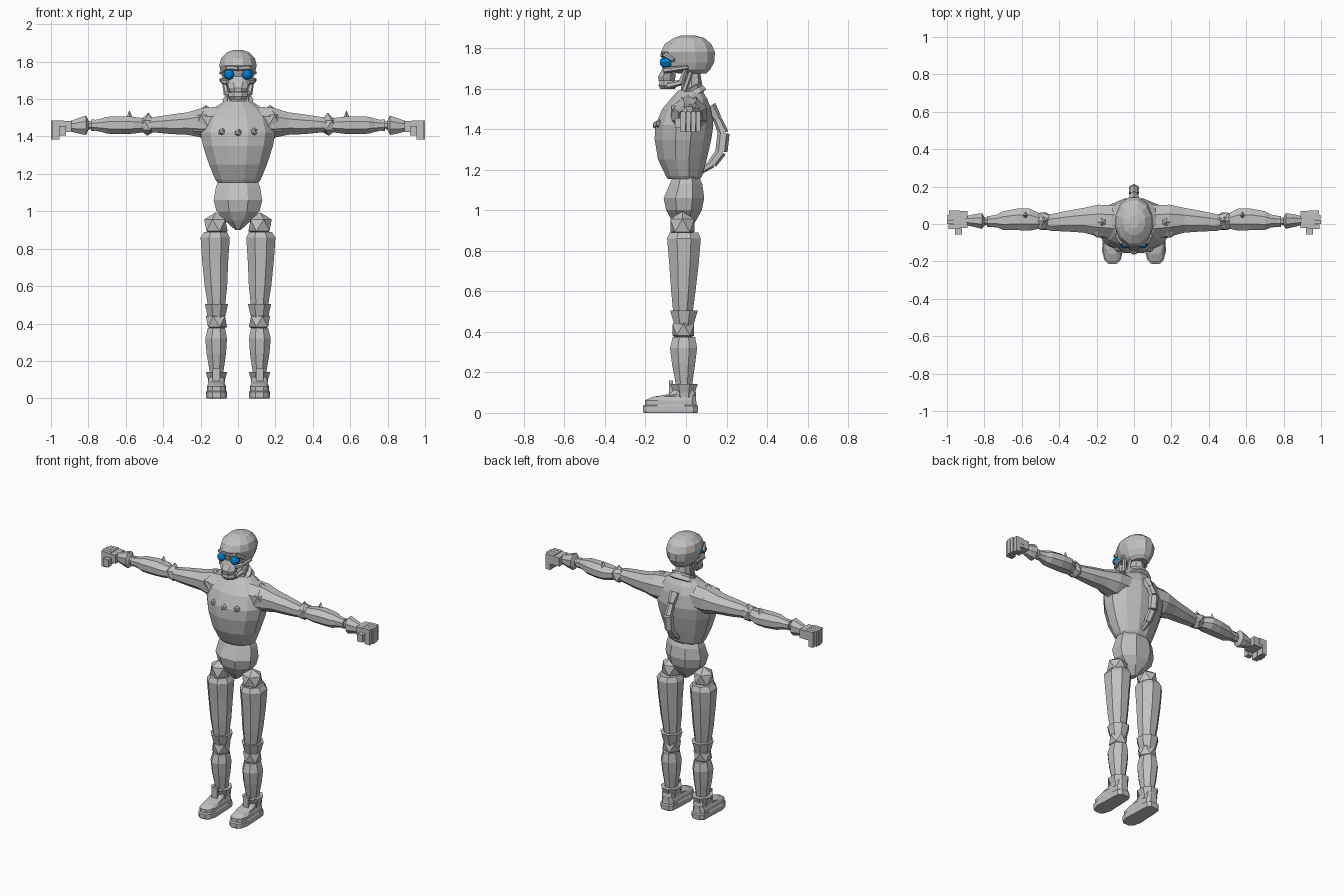
import bpy, bmesh, math
from mathutils import Vector, Matrix


def material(name, rgb):
    m = bpy.data.materials.new(name)
    m.diffuse_color = (*rgb, 1)
    return m


GREY = material("metal_grey", (0.53, 0.53, 0.53))
BLUE = material("eye_blue", (0.0, 0.22, 0.68))


def finish(name, bm, mat=GREY, mirror=False):
    """Turn a bmesh into a flat shaded object, optionally mirrored over x."""
    bmesh.ops.recalc_face_normals(bm, faces=bm.faces)
    me = bpy.data.meshes.new(name)
    bm.to_mesh(me)
    bm.free()
    me.materials.append(mat)
    ob = bpy.data.objects.new(name, me)
    bpy.context.collection.objects.link(ob)
    if mirror:
        ob.modifiers.new("mirror", 'MIRROR').use_mirror_merge = False
    return ob


def bridge(bm, rings):
    """Skin a list of equal point loops and cap both ends."""
    loops = [[bm.verts.new(p) for p in r] for r in rings]
    n = len(loops[0])
    for a, b in zip(loops, loops[1:]):
        for i in range(n):
            j = (i + 1) % n
            bm.faces.new((a[i], a[j], b[j], b[i]))
    bm.faces.new(loops[0])
    bm.faces.new(loops[-1])


def loft(name, sections, n=8, axis='z', mirror=False):
    """Sections are (x, y, z, half width, half depth) across the axis."""
    bm = bmesh.new()
    k = 1 / math.cos(math.pi / n)
    rings = []
    for x, y, z, a, b in sections:
        ring = []
        for i in range(n):
            t = 2 * math.pi * (i + 0.5) / n
            u, v = a * k * math.cos(t), b * k * math.sin(t)
            ring.append((x + u, y + v, z) if axis == 'z' else (x, y + u, z + v))
        rings.append(ring)
    bridge(bm, rings)
    return finish(name, bm, mirror=mirror)


def rods(name, items, n=6, mirror=False):
    """Items are (start, end, start radius, end radius)."""
    bm = bmesh.new()
    for p, q, r1, r2 in items:
        p, q = Vector(p), Vector(q)
        d = q - p
        rot = d.to_track_quat('Z', 'Y').to_matrix().to_4x4()
        bmesh.ops.create_cone(bm, cap_ends=True, segments=n, radius1=r1, radius2=r2,
                              depth=d.length, matrix=Matrix.Translation((p + q) / 2) @ rot)
    return finish(name, bm, mirror=mirror)


def balls(name, items, mirror=False):
    """Items are (centre, radius) icosahedra."""
    bm = bmesh.new()
    for c, r in items:
        bmesh.ops.create_icosphere(bm, subdivisions=1, radius=r, matrix=Matrix.Translation(c))
    return finish(name, bm, mirror=mirror)


def boxes(name, items, mirror=False):
    """Items are (x0, x1, y0, y1, z0, z1)."""
    bm = bmesh.new()
    for x0, x1, y0, y1, z0, z1 in items:
        m = Matrix.Translation(((x0 + x1) / 2, (y0 + y1) / 2, (z0 + z1) / 2))
        bmesh.ops.create_cube(bm, size=1, matrix=m @ Matrix.Diagonal((x1 - x0, y1 - y0, z1 - z0, 1)))
    return finish(name, bm, mirror=mirror)


# Trunk
loft("chest", [(0, -.01, 1.155, .11, .08), (0, -.01, 1.17, .122, .09), (0, -.018, 1.25, .155, .12),
               (0, -.015, 1.35, .187, .14), (0, -.008, 1.42, .20, .143), (0, .003, 1.50, .18, .12),
               (0, .015, 1.55, .13, .09), (0, .02, 1.59, .07, .06)], n=12)
loft("pelvis", [(0, -.01, .90, .015, .025), (0, -.01, .95, .07, .06), (0, -.01, 1.0, .115, .088),
                (0, -.01, 1.06, .13, .10), (0, 0, 1.13, .118, .08), (0, 0, 1.165, .105, .065)])
balls("chest_studs", [((0, -.145, 1.42), .022), ((.085, -.13, 1.425), .022),
                      ((-.085, -.13, 1.425), .022)])
path = [(.115, 1.51), (.155, 1.45), (.185, 1.38), (.175, 1.29), (.13, 1.23), (.075, 1.195)]
radii = [(.036, .022), (.022, .026), (.03, .03), (.026, .024), (.02, .016)]
rods("back_tube", [((0, *p), (0, *q), r1, r2) for p, q, (r1, r2) in zip(path, path[1:], radii)])

# Neck and tilted collar
rods("neck", [((0, .03, 1.55), (0, .025, 1.71), .06, .04)], n=8)
rods("neck_tendons", [((.045, -.02, 1.56), (.05, .03, 1.70), .014, .012)], mirror=True)
bm = bmesh.new()
tilt = Matrix.Translation((0, .025, 1.58)) @ Matrix.Rotation(.5, 4, 'X')
rings = []
for r, z in ((.07, -.025), (.088, -.02), (.078, .005), (.083, .02), (.06, .025)):
    rings.append([tilt @ Vector((r * math.cos(i * math.pi / 5), r * .9 * math.sin(i * math.pi / 5), z))
                  for i in range(10)])
bridge(bm, rings)
finish("collar", bm)

# Skull
loft("cranium", [(0, .03, 1.675, .05, .07), (0, .015, 1.695, .075, .105), (0, .017, 1.73, .088, .122),
                 (0, .01, 1.78, .10, .133), (0, .01, 1.82, .09, .115), (0, .015, 1.85, .06, .075),
                 (0, .01, 1.862, .025, .035)], n=12)
loft("upper_jaw", [(0, -.095, 1.638, .042, .04), (0, -.095, 1.66, .05, .043),
                   (0, -.085, 1.69, .06, .035), (0, -.085, 1.72, .045, .025)])
loft("lower_jaw", [(0, -.09, 1.597, .038, .035), (0, -.09, 1.615, .052, .045),
                   (0, -.09, 1.634, .05, .043)])
rods("jaw_arms", [((.042, -.09, 1.615), (.06, -.025, 1.63), .017, .015),
                  ((.06, -.025, 1.625), (.075, 0, 1.70), .016, .012)], mirror=True)
rods("cheekbones", [((.05, -.105, 1.69), (.082, -.065, 1.695), .016, .014),
                    ((.082, -.07, 1.695), (.09, .01, 1.705), .013, .01)], mirror=True)
rods("brow", [((0, -.115, 1.765), (.06, -.105, 1.768), .014, .012),
              ((.06, -.105, 1.768), (.093, -.06, 1.74), .012, .01)], mirror=True)
bm = bmesh.new()
bmesh.ops.create_uvsphere(bm, u_segments=8, v_segments=6, radius=.03,
                          matrix=Matrix.Translation((.048, -.1, 1.73)) @ Matrix.Rotation(math.pi / 2, 4, 'X'))
finish("eyes", bm, BLUE, mirror=True)

# Arms
balls("shoulder_joints", [((.17, .01, 1.47), .098)], mirror=True)
loft("upper_arms", [(.09, .012, 1.475, .09, .085), (.19, .018, 1.473, .085, .08),
                    (.27, .02, 1.469, .066, .06), (.36, .015, 1.465, .055, .052),
                    (.44, .008, 1.463, .045, .042), (.475, .008, 1.46, .036, .035)],
     axis='x', mirror=True)
balls("elbow_joints", [((.485, .015, 1.46), .056)], mirror=True)
loft("forearms", [(.50, .015, 1.46, .038, .036), (.56, .024, 1.46, .06, .045), (.62, .025, 1.46, .058, .048),
                  (.70, .018, 1.46, .05, .045), (.73, .016, 1.46, .035, .036), (.775, .014, 1.46, .028, .026)],
     axis='x', mirror=True)
rods("arm_spikes", [((.58, .045, 1.49), (.58, .045, 1.535), .022, .002),
                    ((.48, .02, 1.50), (.48, .02, 1.525), .022, .003)], n=4, mirror=True)
loft("wrists", [(.765, .014, 1.46, .03, .03), (.785, .014, 1.46, .03, .03), (.786, .014, 1.46, .02, .02),
                (.80, .014, 1.46, .022, .025), (.812, .016, 1.46, .042, .052),
                (.85, .018, 1.457, .035, .042), (.905, .018, 1.455, .022, .025)], axis='x', mirror=True)
boxes("palms", [(.89, .965, -.022, .07, 1.425, 1.482)], mirror=True)
fingers = []
for i, tip in enumerate((.992, 1.0, .998, .988)):
    y = -.026 + i * .025
    fingers += [(.93, tip, y, y + .023, 1.445, 1.486), (.955, tip, y, y + .023, 1.385, 1.446)]
boxes("fingers", fingers, mirror=True)
boxes("thumbs", [(.92, .958, -.055, -.02, 1.405, 1.455)], mirror=True)

# Legs
balls("hip_joints", [((.118, -.018, .925), .07)], mirror=True)
loft("thighs", [(.115, -.015, .495, .046, .048), (.118, -.013, .60, .06, .06), (.122, -.01, .74, .07, .073),
                (.122, -.01, .86, .078, .083), (.12, -.01, .89, .06, .07)], mirror=True)
loft("knee_cuffs_upper", [(.115, -.01, .425, .042, .045), (.115, -.01, .45, .05, .052),
                          (.115, -.01, .505, .062, .068)], mirror=True)
balls("knee_joints", [((.115, -.013, .41), .063)], mirror=True)
loft("calves", [(.115, -.01, .10, .036, .036), (.115, -.01, .15, .038, .042), (.116, -.012, .24, .052, .057),
                (.117, -.012, .32, .058, .067), (.115, -.01, .375, .046, .055)], mirror=True)
loft("ankle_cuffs", [(.115, -.008, .075, .042, .048), (.115, -.008, .10, .045, .052),
                     (.115, -.01, .142, .058, .068)], mirror=True)

# Shoes: one outline stacked in layers of (z, toe y, heel y, width scale)
outline = [(0, .022), (.07, .043), (.25, .056), (.5, .052), (.75, .05), (.92, .046), (1, .026)]
bm = bmesh.new()
rings = []
for z, y0, y1, w in ((0, -.208, .056, .95), (.008, -.213, .06, 1), (.034, -.213, .06, 1),
                     (.04, -.203, .052, .92), (.062, -.203, .05, .92), (.08, -.16, .05, .78),
                     (.092, -.085, .05, .8), (.115, -.06, .045, .72)):
    side = [(.115 + w * h, y0 + t * (y1 - y0), z) for t, h in outline]
    rings.append(side + [(.23 - x, y, z) for x, y, z in reversed(side)])
bridge(bm, rings)
finish("shoes", bm, mirror=True)
boxes("shoe_tongues", [(.095, .135, -.085, -.065, .08, .16)], mirror=True)
